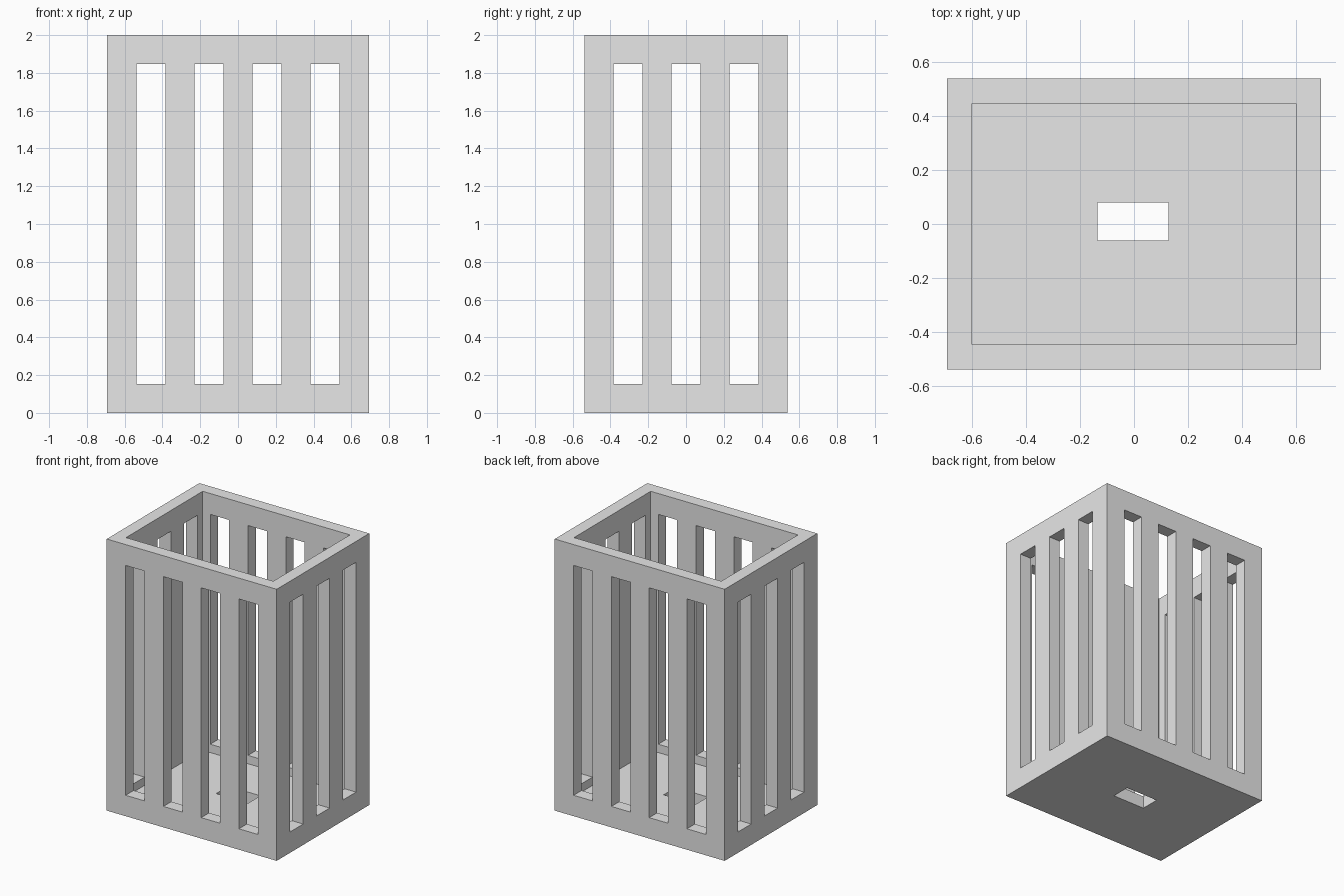
import bpy
import bmesh
from mathutils import Matrix, Vector

cube = bpy.data.objects.get("Cube")
if cube:
    bpy.data.objects.remove(cube, do_unlink=True)

U = 2 / 13                      # slot and bar width
W, D, H = 9 * U, 7 * U, 2.0     # outer size
WALL = 0.6 * U

grey = bpy.data.materials.new("light_grey")
grey.use_nodes = True
grey.diffuse_color = (0.8, 0.8, 0.8, 1)
grey.node_tree.nodes["Principled BSDF"].inputs["Base Color"].default_value = (0.8, 0.8, 0.8, 1)


def add_box(bm, center, size):
    bmesh.ops.create_cube(bm, size=1, matrix=Matrix.Translation(center) @ Matrix.Diagonal((*size, 1)))


def make_object(name, boxes):
    bm = bmesh.new()
    for center, size in boxes:
        add_box(bm, Vector(center), size)
    mesh = bpy.data.meshes.new(name)
    bm.to_mesh(mesh)
    bm.free()
    mesh.materials.append(grey)
    obj = bpy.data.objects.new(name, mesh)
    bpy.context.collection.objects.link(obj)
    return obj


def cut(target, name, boxes):
    cutter = make_object(name, boxes)
    cutter.hide_render = True
    mod = target.modifiers.new(name, "BOOLEAN")
    mod.operation = "DIFFERENCE"
    mod.solver = "EXACT"
    mod.object = cutter
    bpy.context.view_layer.objects.active = target
    bpy.ops.object.modifier_apply(modifier=name)
    bpy.data.objects.remove(cutter, do_unlink=True)


# Solid block hollowed from the top, leaving walls and a floor
basket = make_object("slotted_basket", [((0, 0, H / 2), (W, D, H))])
cut(basket, "cavity_cutter", [((0, 0, H / 2 + WALL), (W - 2 * WALL, D - 2 * WALL, H))])

# Tall slots through the front and back, then through both sides
slot_height = H - 2 * U
cut(basket, "front_back_slot_cutter",
    [(((2 * i - 3) * U, 0, H / 2), (U, 2 * D, slot_height)) for i in range(4)])
cut(basket, "side_slot_cutter",
    [((0, (2 * i - 2) * U, H / 2), (2 * W, U, slot_height)) for i in range(3)])

# Rectangular hole in the floor
cut(basket, "floor_hole_cutter", [((-0.004, 0.009, 0), (0.262, 0.141, 0.4))])
